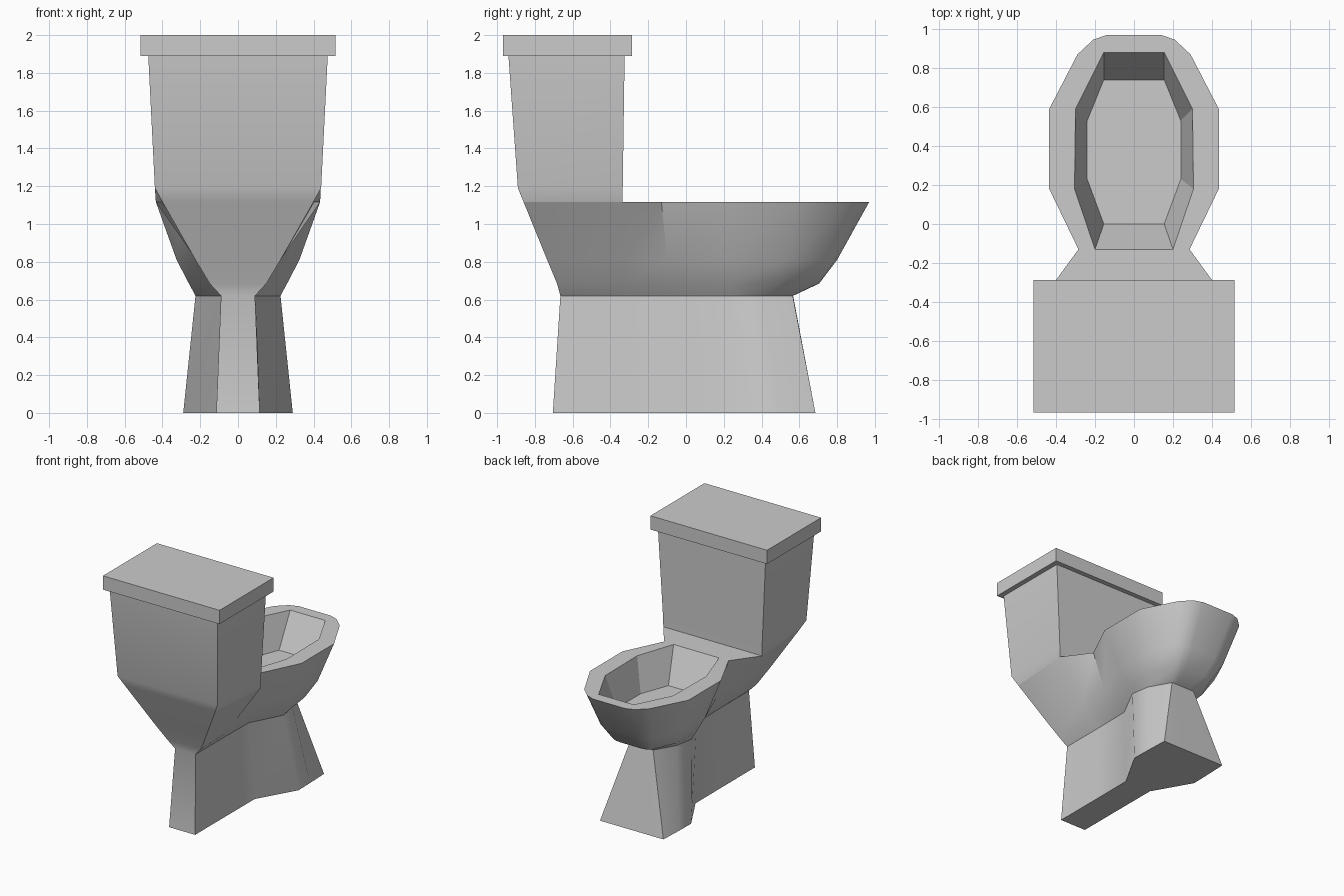
import bpy, bmesh
from math import radians

if "Cube" in bpy.data.objects:
    bpy.data.objects.remove(bpy.data.objects["Cube"])


def loft(name, levels, cap_bottom=True, smooth=None):
    """Skin stacked cross-sections; each is (z, right-half outline), mirrored in x."""
    bm = bmesh.new()
    rings = []
    for z, half in levels:
        outline = half + [(-x, y) for x, y in reversed(half)]
        rings.append([bm.verts.new((x, y, z)) for x, y in outline])
    n = len(rings[0])
    for a, b in zip(rings, rings[1:]):
        for i in range(n):
            j = (i + 1) % n
            bm.faces.new((a[i], a[j], b[j], b[i]))
    bm.faces.new(rings[-1])
    if cap_bottom:
        bm.faces.new(rings[0])
    bmesh.ops.recalc_face_normals(bm, faces=bm.faces)
    mesh = bpy.data.meshes.new(name)
    bm.to_mesh(mesh)
    bm.free()
    obj = bpy.data.objects.new(name, mesh)
    bpy.context.collection.objects.link(obj)
    if smooth:
        bpy.ops.object.select_all(action='DESELECT')
        obj.select_set(True)
        bpy.context.view_layer.objects.active = obj
        bpy.ops.object.shade_smooth_by_angle(angle=radians(smooth))
    return obj


# Pedestal flaring into the bowl, outlines run from back to front
bowl = loft("bowl_and_pedestal", [
    (0.0, [(.115, -.705), (.115, -.3), (.116, .045), (.29, .35),
           (.287, .5), (.28, .685), (.2, .685), (.12, .685)]),
    (.62, [(.09, -.665), (.09, -.31), (.095, 0), (.225, .25),
           (.2, .4), (.105, .565), (.08, .567), (.05, .567)]),
    (.685, [(.15, -.683), (.14, -.33), (.14, -.04), (.26, .24),
            (.255, .48), (.17, .68), (.13, .70), (.09, .705)]),
    (.81, [(.225, -.735), (.22, -.335), (.2, -.1), (.325, .22),
           (.325, .54), (.23, .75), (.17, .79), (.11, .80)]),
    (1.117, [(.40, -.86), (.435, -.335), (.285, -.13), (.435, .18),
             (.435, .59), (.29, .87), (.21, .945), (.14, .97)]),
], smooth=35)

# Basin hollow
opening = [(.20, -.13), (.305, .18), (.30, .59), (.155, .88)]
cutter = loft("basin_cutter", [
    (.85, [(.155, 0), (.24, .23), (.24, .53), (.155, .74)]),
    (1.117, opening),
    (1.3, opening),
])
cutter.hide_render = True
cutter.hide_viewport = True
cut = bowl.modifiers.new("basin", 'BOOLEAN')
cut.operation = 'DIFFERENCE'
cut.solver = 'EXACT'
cut.object = cutter

# Water tank
loft("tank", [
    (1.117, [(.40, -.86), (.435, -.335)]),
    (1.19, [(.44, -.89), (.437, -.335)]),
    (1.89, [(.475, -.94), (.475, -.325)]),
], cap_bottom=False, smooth=35)

# Tank lid
loft("tank_lid", [(z, [(.515, -.968), (.515, -.287)]) for z in (1.89, 2.0)])
